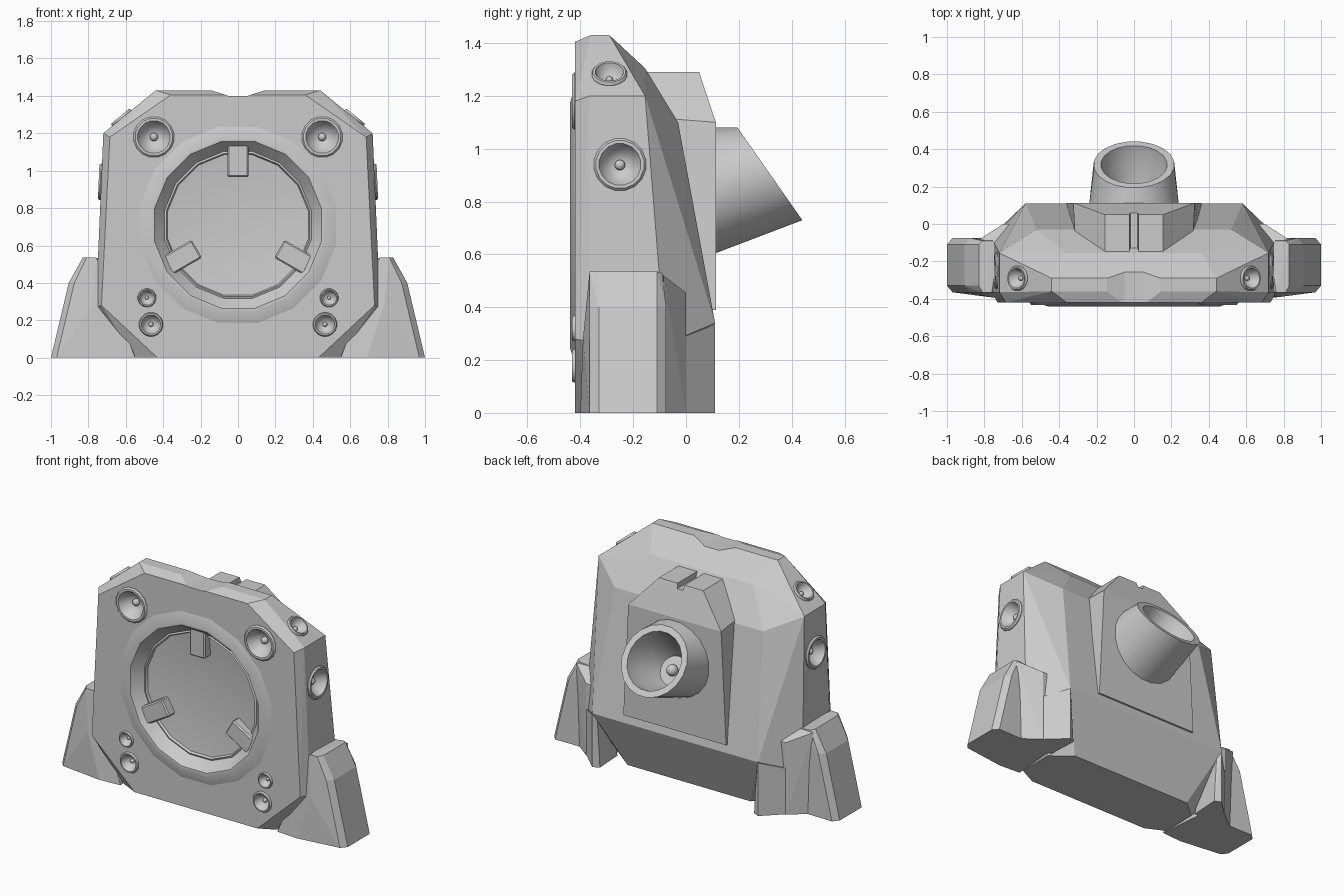
import bpy, bmesh
from math import sin, cos, pi, radians
from mathutils import Vector as V, Matrix

if "Cube" in bpy.data.objects:
    bpy.data.objects.remove(bpy.data.objects["Cube"])


def finish(name, bm, smooth=False, hide=False):
    me = bpy.data.meshes.new(name)
    bm.to_mesh(me)
    bm.free()
    ob = bpy.data.objects.new(name, me)
    bpy.context.collection.objects.link(ob)
    ob.hide_render = hide
    if smooth:
        bpy.ops.object.select_all(action='DESELECT')
        bpy.context.view_layer.objects.active = ob
        ob.select_set(True)
        bpy.ops.object.shade_smooth_by_angle(angle=radians(30))
    return ob


def hull(name, pts, side=0):
    """Faceted convex solid; side 0 mirrors the points, +-1 builds one side."""
    bm = bmesh.new()
    for s in ([1, -1] if side == 0 else [side]):
        for x, y, z in pts:
            bm.verts.new((s * x, y, z))
    bmesh.ops.convex_hull(bm, input=bm.verts)
    loose = [v for v in bm.verts if not v.link_faces]
    bmesh.ops.delete(bm, geom=loose, context='VERTS')
    bmesh.ops.dissolve_limit(bm, angle_limit=radians(4), verts=bm.verts, edges=bm.edges)
    bmesh.ops.recalc_face_normals(bm, faces=bm.faces)
    return finish(name, bm)


def loft(bm, rings, closed=False):
    rv = [[bm.verts.new(p) for p in r] for r in rings]
    for a, b in zip(rv, rv[1:]):
        for j in range(len(a)):
            k = (j + 1) % len(a)
            bm.faces.new((a[j], a[k], b[k], b[j]))
    bm.faces.new(rv[-1])
    if closed:
        bm.faces.new(rv[0][::-1])


def rings(profile, loc, normal, n=16):
    """Rings for (radius, height) pairs turned around an axis."""
    m = Matrix.Translation(loc) @ V(normal).to_track_quat('Z', 'Y').to_matrix().to_4x4()
    ang = [2 * pi * (j + .5) / n for j in range(n)]
    return [[m @ V((r * cos(a), r * sin(a), h)) for a in ang] for r, h in profile]


def cut(ob, cutter):
    mod = ob.modifiers.new('cut', 'BOOLEAN')
    mod.operation, mod.solver, mod.object = 'DIFFERENCE', 'EXACT', cutter
    bpy.context.view_layer.objects.active = ob
    bpy.ops.object.modifier_apply(modifier='cut')
    bpy.data.objects.remove(cutter)


def prism(bm, outline, y0, y1):
    loft(bm, [[(x, y, z) for x, z in outline] for y in (y0, y1)], True)


def ball(name, loc, r):
    bm = bmesh.new()
    bmesh.ops.create_uvsphere(bm, u_segments=12, v_segments=8, radius=r,
                              matrix=Matrix.Translation(loc))
    finish(name, bm, True)


# Main housing
body = hull('housing', [
    (.36, -.42, 1.405), (.685, -.42, 1.18), (.73, -.42, .28), (.43, -.42, 0),
    (.44, -.36, 1.43), (.72, -.365, 1.2), (.76, -.365, .27), (.55, -.36, 0),
    (.44, -.29, 1.43), (.72, -.155, 1.2), (.76, -.08, .26), (.55, -.13, 0),
    (.36, -.155, 1.305), (.52, -.03, 1.10), (.58, .11, .34), (.43, -.03, 0)])

# Sockets: location, outward direction, radius
sockets = []
for s in (1, -1):
    sockets += [((s * .45, -.42, 1.18), (0, -1, 0), .11),
                ((s * .465, -.42, .178), (0, -1, 0), .065),
                ((s * .487, -.42, .32), (0, -1, 0), .05),
                ((s * .733, -.25, .94), (s, 0, .043), .10),
                ((s * .622, -.29, 1.282), (s * .635, 0, .77), .068)]

# Housing cuts: round recess, sockets, dip in the top edge
bm = bmesh.new()
C = V((0, -.42, .71))
loft(bm, rings([(.47, -.14), (.47, .1)], C, (0, -1, 0)), True)
for loc, nrm, r in sockets:
    loft(bm, rings([(.85 * r, -.6 * r), (.85 * r, .1)], loc, nrm), True)
prism(bm, [(-.16, 1.435), (-.05, 1.40), (.05, 1.40), (.16, 1.435), (.16, 1.5), (-.16, 1.5)], -.5, -.2)
bmesh.ops.recalc_face_normals(bm, faces=bm.faces)
cut(body, finish('housing_cutter', bm, hide=True))

# Front dish with raised rim
bm = bmesh.new()
loft(bm, rings([(.54, -.01), (.535, 0), (.47, .02), (.455, .018), (.4, -.045), (.39, -.04),
                (.383, -.055), (.25, -.07), (.1, -.078)], C, (0, -1, 0)))
finish('front_dish', bm, True)

# Three clips holding the dish
for i in range(3):
    a = radians(90 + 120 * i)
    m = Matrix.Translation(C) @ Matrix.Rotation(-a, 4, 'Y') @ Matrix.Translation((.345, .05, 0))
    bm = bmesh.new()
    bmesh.ops.create_cube(bm, size=1, matrix=m @ Matrix.Diagonal((.18, .08, .11, 1)))
    bmesh.ops.bevel(bm, geom=bm.edges[:], offset=.008, segments=1, affect='EDGES')
    finish('dish_clip', bm)

# Socket cups with a ball in the middle
for loc, nrm, r in sockets:
    bm = bmesh.new()
    loft(bm, rings([(r, -.02), (r, .003), (.92 * r, .012), (.8 * r, .012), (.74 * r, 0),
                    (.5 * r, -.35 * r), (.2 * r, -.5 * r)], loc, nrm))
    finish('socket', bm, True)
    ball('socket_ball', V(loc) - V(nrm).normalized() * .4 * r, .2 * r)

# Rear block carrying the spout
block = hull('rear_block', [(.36, .113, .39), (.325, .113, 1.10), (.155, .05, 1.29), (.155, -.2, 1.29),
                            (.31, .05, 1.12), (.31, -.15, 1.12), (.36, -.1, .39)])
E, axis = V((0, .3175, .905)), V((0, .82, .574)).normalized()
bm = bmesh.new()
prism(bm, [(-.02, 1.26), (.02, 1.26), (.04, 1.4), (-.04, 1.4)], -.3, .2)
loft(bm, rings([(.17, -.26), (.17, 0)], E, axis), True)
bmesh.ops.recalc_face_normals(bm, faces=bm.faces)
cut(block, finish('block_cutter', bm, hide=True))

# Spout: vertical base ring leaning to a tilted open end
bm = bmesh.new()
base = rings([(.243, 0)], (0, .10, .84), (0, 1, 0), 20)
loft(bm, base + rings([(.217, 0), (.178, 0), (.16, -.1), (.09, -.24)], E, axis, 20))
finish('spout', bm, True)
ball('spout_ball', E - axis * .22, .035)

# Feet: outer boot, rear shoulder and rear wedge
for s in (1, -1):
    hull('foot', [(.55, -.39, 0), (.69, -.40, 0), (.78, -.39, .28), (.74, -.36, .51),
                  (.97, -.365, 0), (.875, -.365, .40), (.81, -.365, .535), (.76, -.365, .535),
                  (1, -.33, 0), (.905, -.33, .40), (.83, -.33, .535),
                  (1, -.11, 0), (.905, -.11, .40), (.83, -.11, .535),
                  (.97, -.075, 0), (.875, -.075, .40), (.81, -.09, .53),
                  (.58, -.08, 0), (.72, -.09, .52)], s)
    hull('foot_shoulder', [(.83, -.085, .52), (.70, 0, .455), (.6, 0, .455), (.6, -.1, .52),
                           (.81, -.085, 0), (.70, 0, 0), (.6, 0, 0), (.6, -.1, 0)], s)
    hull('foot_wedge', [(.78, -.08, 0), (.58, .11, 0), (.54, .09, 0), (.55, -.1, 0), (.78, -.12, 0),
                        (.78, -.08, .26), (.58, .11, .335), (.56, .09, .33), (.6, -.1, .26)], s)
